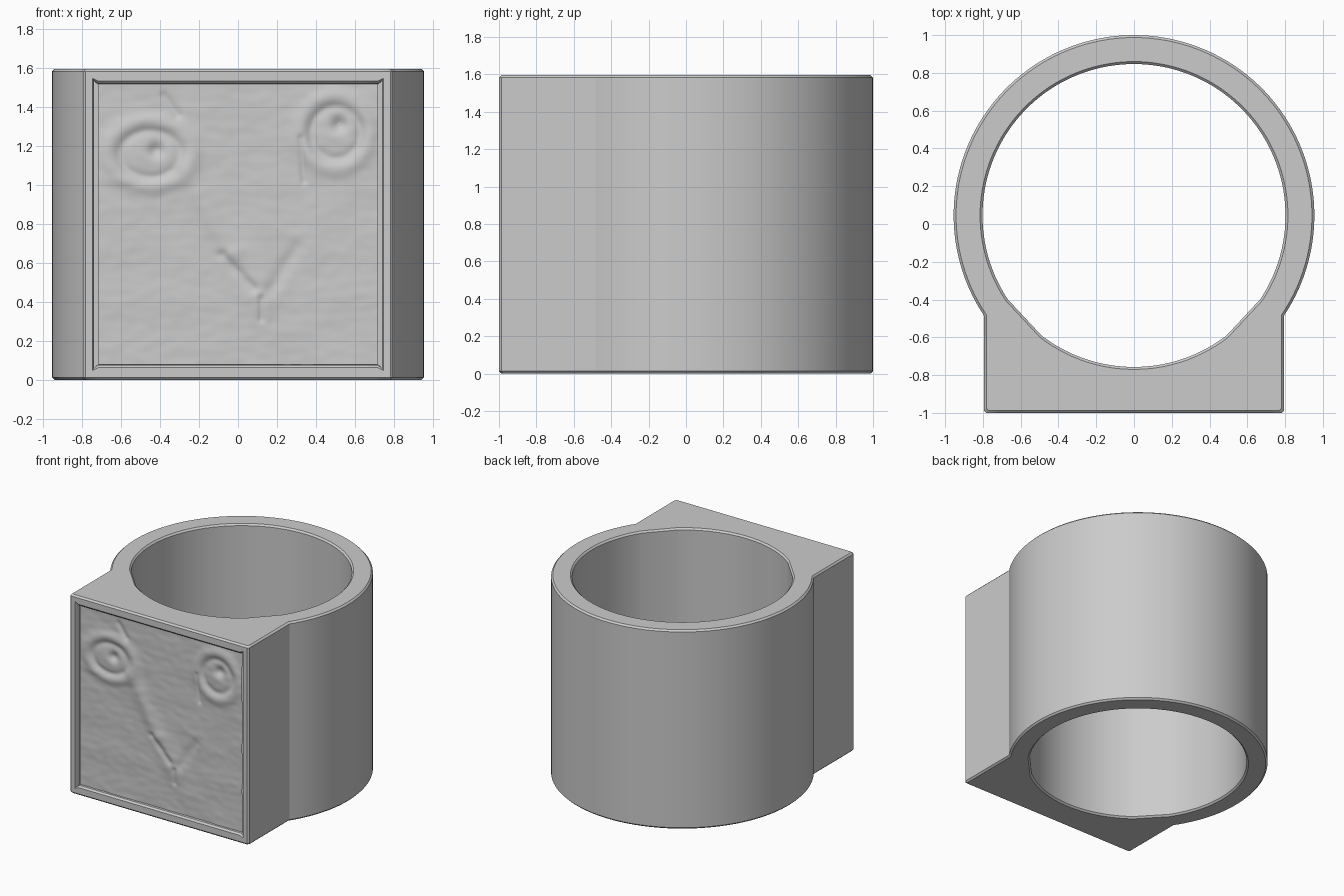
import bpy, bmesh, math
from mathutils import Vector, noise

if "Cube" in bpy.data.objects:
    bpy.data.objects.remove(bpy.data.objects["Cube"], do_unlink=True)

H = 1.596           # band height
CY = 0.045          # bore centre in y
R_OUT, R_IN = 0.955, 0.802
HALF, FRONT = 0.795, -1.0
CH = 0.013          # edge chamfer
ARC_STEPS, FRONT_STEPS = 96, 24

grey = bpy.data.materials.new("plain_grey")
grey.use_nodes = True
colour = (0.6, 0.6, 0.6, 1)
grey.diffuse_color = colour
grey.node_tree.nodes["Principled BSDF"].inputs["Base Color"].default_value = colour


def add_object(name, bm, angle):
    bmesh.ops.recalc_face_normals(bm, faces=bm.faces)
    mesh = bpy.data.meshes.new(name)
    bm.to_mesh(mesh)
    bm.free()
    mesh.materials.append(grey)
    obj = bpy.data.objects.new(name, mesh)
    bpy.context.collection.objects.link(obj)
    bpy.ops.object.select_all(action='DESELECT')
    obj.select_set(True)
    bpy.context.view_layer.objects.active = obj
    bpy.ops.object.shade_smooth_by_angle(angle=math.radians(angle))
    return obj


def outline(c):
    """Round band joined to a square block, shrunk by c."""
    r, w, f = R_OUT - c, HALF - c, FRONT + c
    start = -math.acos(w / r)
    sweep = math.pi - 2 * start
    pts = [(r * math.cos(start + sweep * i / ARC_STEPS),
            CY + r * math.sin(start + sweep * i / ARC_STEPS))
           for i in range(ARC_STEPS + 1)]
    pts.append((-w, f + CH))
    fw = w - CH
    pts += [(-fw + 2 * fw * i / FRONT_STEPS, f) for i in range(FRONT_STEPS + 1)]
    pts.append((w, f + CH))
    return pts


def bore(r):
    """Circle with points facing those of the outline."""
    angles = [math.atan2(y - CY, x) for x, y in outline(0)]
    return [(r * math.cos(a), CY + r * math.sin(a)) for a in angles]


# Band and block: one closed section swept through matching loops
bm = bmesh.new()
section = [(outline(CH), 0), (outline(0), CH), (outline(0), H - CH), (outline(CH), H),
           (bore(R_IN + CH), H), (bore(R_IN), H - CH), (bore(R_IN), CH), (bore(R_IN + CH), 0)]
loops = [[bm.verts.new((x, y, z)) for x, y in pts] for pts, z in section]
for k, low in enumerate(loops):
    high = loops[(k + 1) % len(loops)]
    for i in range(len(low)):
        j = (i + 1) % len(low)
        bm.faces.new((low[i], low[j], high[j], high[i]))
bmesh.ops.recalc_face_normals(bm, faces=bm.faces)

# Framed recess in the front of the block
front = [f for f in bm.faces if all(abs(v.co.y - FRONT) < 1e-5 for v in f.verts)]
panel = bmesh.ops.dissolve_faces(bm, faces=front)["region"]
for thickness, depth in ((0.05, 0), (0.013, -0.013), (0.002, -0.032)):
    bmesh.ops.inset_individual(bm, faces=panel, thickness=thickness, depth=depth)
add_object("ring_body", bm, 30)


# Sculpted relief on the recessed panel
def bump(d, width):
    return math.exp(-(d / width) ** 2)


def stroke(p, a, b, width):
    a, b = Vector(a), Vector(b)
    t = max(0, min(1, (p - a).dot(b - a) / (b - a).length_squared))
    return bump((p - a - (b - a) * t).length, width)


def eye(p, centre, rx, rz, pit):
    d = p - Vector(centre)
    r = math.hypot(d.x / rx, d.y / rz)
    q = (p - Vector(pit)).length
    return (0.012 * bump(r - 1, 0.22) + 0.01 * bump(r, 0.5)
            - 0.026 * bump(q, 0.04) - 0.008 * bump(r - 0.7, 0.12))


def relief(x, z):
    p = Vector((x, z))
    h = eye(p, (-0.45, 1.16), 0.22, 0.17, (-0.42, 1.18))
    h += eye(p, (0.5, 1.27), 0.18, 0.19, (0.52, 1.31))
    h += 0.012 * stroke(p, (-0.27, 1.1), (-0.04, 0.66), 0.06)
    h += 0.012 * stroke(p, (0.02, 0.62), (0.12, 0.4), 0.09)
    h -= 0.012 * stroke(p, (-0.08, 0.64), (0.08, 0.47), 0.025)
    h -= 0.008 * stroke(p, (0.3, 0.68), (0.17, 0.46), 0.035)
    h -= 0.01 * stroke(p, (0.12, 0.42), (0.12, 0.31), 0.015)
    h -= 0.01 * stroke(p, (-0.38, 1.46), (-0.31, 1.36), 0.02)
    h -= 0.01 * stroke(p, (0.32, 1.24), (0.34, 1.02), 0.015)
    h += 0.004 * noise.noise(Vector((x * 4, 0, z * 6)))
    h += 0.0018 * noise.noise(Vector((x * 12, 3, z * 22)))
    return h


bm = bmesh.new()
N = 130
bmesh.ops.create_grid(bm, x_segments=N, y_segments=N, size=0.5)
for v in bm.verts:
    x, z = v.co.x * 1.438, H / 2 + v.co.y * 1.44
    v.co = (x, -0.972 - min(relief(x, z), 0.022), z)
add_object("relief_panel", bm, 60)
for f in bpy.data.objects["relief_panel"].data.polygons[:1]:
    if f.normal.y > 0:
        bpy.data.objects["relief_panel"].data.flip_normals()
